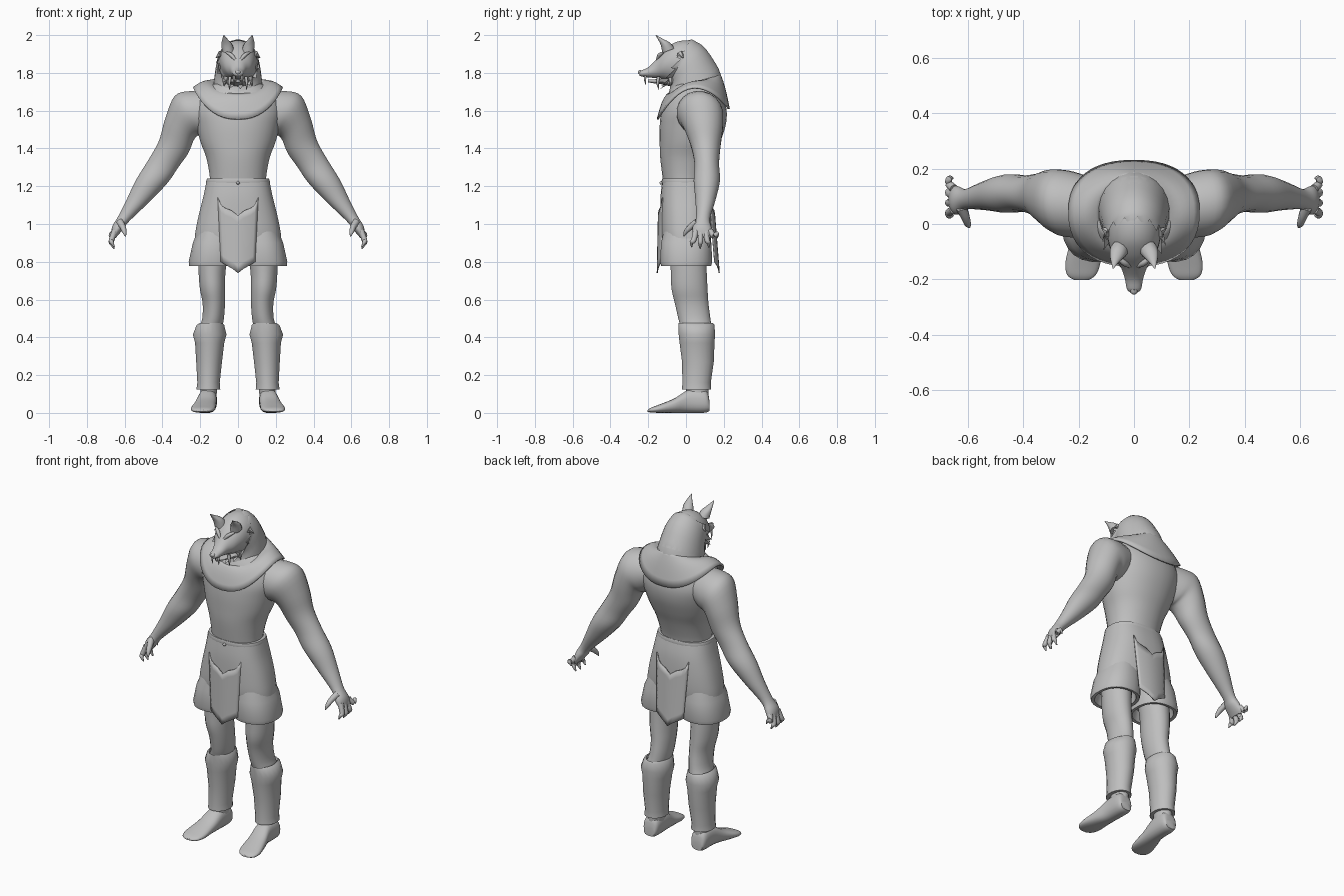
import bpy, bmesh, math
from mathutils import Vector

grey = bpy.data.materials.new("plain grey")
grey.diffuse_color = (0.52, 0.52, 0.52, 1)


def finish(name, bm, angle=50, thick=0):
    bmesh.ops.recalc_face_normals(bm, faces=bm.faces)
    me = bpy.data.meshes.new(name)
    bm.to_mesh(me)
    bm.free()
    ob = bpy.data.objects.new(name, me)
    bpy.context.collection.objects.link(ob)
    me.materials.append(grey)
    bpy.ops.object.select_all(action='DESELECT')
    ob.select_set(True)
    bpy.context.view_layer.objects.active = ob
    bpy.ops.object.shade_smooth_by_angle(angle=math.radians(angle))
    if thick:
        ob.modifiers.new("thickness", 'SOLIDIFY').thickness = thick
    return ob


def spline(rows, n):
    """Smoothly resample rows of numbers, n steps per span."""
    out = []
    for i in range(len(rows) - 1):
        a, b, c, d = (rows[max(i - 1, 0)], rows[i], rows[i + 1], rows[min(i + 2, len(rows) - 1)])
        for k in range(n):
            t = k / n
            out.append([q + t * ((r - p) / 2 + t * (p - 2.5 * q + 2 * r - s / 2
                        + t * (1.5 * (q - r) + (s - p) / 2))) for p, q, r, s in zip(a, b, c, d)])
    return out + [list(rows[-1])]


def skin(bm, loops, closed=True):
    """Quads between neighbouring loops of points."""
    loops = [[bm.verts.new(p) for p in loop] for loop in loops]
    n = len(loops[0])
    for a, b in zip(loops, loops[1:]):
        for k in range(n if closed else n - 1):
            bm.faces.new((a[k], a[(k + 1) % n], b[(k + 1) % n], b[k]))
    return loops


def power(t, square):
    """Point on a unit superellipse."""
    return [math.copysign(abs(f(t)) ** (2 / square), f(t)) for f in (math.cos, math.sin)]


def loft(name, rings, seg=24, square=2.0, angle=50):
    """Skin rings given as (centre, half axis u, half axis v), ends capped."""
    bm = bmesh.new()
    ts = [power(math.tau * (k + .5) / seg, square) for k in range(seg)]
    loops = skin(bm, [[c + u * p + v * q for p, q in ts] for c, u, v in rings])
    bm.faces.new(loops[0])
    bm.faces.new(loops[-1])
    return finish(name, bm, angle)


def rings_of(rows, s, n):
    return [(Vector((s * x, (y0 + y1) / 2, (z0 + z1) / 2)), Vector((w, 0, 0)),
             Vector((0, y1 - y0, z1 - z0)) / 2) for x, w, y0, z0, y1, z1 in spline(rows, n)]


def body(name, rows, s=1, n=4, **kw):
    """Rows: centre x, half width, front (y, z), back (y, z)."""
    return loft(name, rings_of(rows, s, n), **kw)


def level(rows):
    """Rows of z, x, half width, front y, back y turned into body rows."""
    return [(x, w, y0, z, y1, z) for z, x, w, y0, y1 in rows]


def tube(name, rows, s=1, n=4, seg=10):
    """Rows: x, y, z, radius."""
    pts = spline(rows, n)
    rings = []
    for i, p in enumerate(pts):
        d = Vector(pts[min(i + 1, len(pts) - 1)][:3]) - Vector(pts[max(i - 1, 0)][:3])
        u = d.cross(Vector((.3, 1, .1))).normalized()
        v = d.cross(u).normalized()
        c = Vector((s * p[0], p[1], p[2]))
        rings.append((c, Vector((s * u.x, u.y, u.z)) * p[3], Vector((s * v.x, v.y, v.z)) * p[3]))
    return loft(name, rings, seg=seg)


# torso
body("torso", level([(1.18, 0, .15, -.115, .105), (1.25, 0, .15, -.125, .115), (1.35, 0, .168, -.137, .147),
                     (1.43, 0, .198, -.14, .18), (1.52, 0, .222, -.14, .21), (1.6, 0, .236, -.13, .216),
                     (1.68, 0, .21, -.1, .195), (1.74, 0, .14, -.07, .175)]), seg=32, square=2.15)

# collar draped over the shoulders
bm, rows, seg = bmesh.new(), [], 48
for k in range(7):
    row = []
    for i in range(seg):
        c, sn = power(math.tau * i / seg, 2)
        bx, by = power(math.tau * i / seg, 2.35)
        inner = Vector((.118 * c, .04 + .14 * sn, 1.745 + .055 * sn))
        outer = Vector((.238 * bx, .045 + (.2 if sn < 0 else .187) * by,
                        1.725 - (.17 if sn < 0 else .115) * abs(sn) ** 1.7))
        p = inner.lerp(outer, k / 6)
        p.z += .022 * math.sin(math.pi * k / 6)
        row.append(p)
    rows.append(row)
skin(bm, rows)
finish("collar", bm, thick=.01)

# neck, skull and muzzle
head = [(0, .145, -.09, 1.62, .205, 1.7), (0, .128, -.095, 1.68, .175, 1.82),
        (0, .112, -.08, 1.73, .1, 1.925), (0, .1, -.085, 1.75, .03, 1.97),
        (0, .09, -.105, 1.76, -.05, 1.965), (0, .073, -.13, 1.768, -.112, 1.925),
        (0, .047, -.16, 1.772, -.158, 1.872), (0, .033, -.2, 1.776, -.2, 1.83),
        (0, .026, -.232, 1.78, -.238, 1.812), (0, .012, -.246, 1.785, -.25, 1.8)]
body("head", head, seg=24)
body("lower_jaw", [(0, .065, -.07, 1.725, -.07, 1.78), (0, .05, -.12, 1.738, -.12, 1.77),
                   (0, .03, -.165, 1.744, -.165, 1.766), (0, .012, -.2, 1.75, -.2, 1.764)], seg=14)
tube("nose", [(0, -.235, 1.803, .014), (0, -.247, 1.8, .013), (0, -.252, 1.797, .005)], seg=10)

# mane: a shell over the skull ending in a jagged edge
bm, loops, seg = bmesh.new(), [], 28
for j, (c, u, v) in enumerate(rings_of(head[1:4], 1, 3)):
    grow = 1 + .015 * min(j, 4)
    loops.append([c + (u * p + v * q) * grow for p, q in (power(math.tau * (k + .5) / seg, 2) for k in range(seg))])
c = rings_of(head[3:4], 1, 1)[0][0]
loops.append([p + (p - c) * (.1 if k % 2 else 0) + (Vector((0, -.045, -.02)) if k % 2 else Vector((0, -.008, 0)))
              for k, p in enumerate(loops[-1])])
skin(bm, loops)
finish("mane", bm, 40)

# cheek fur: root, tip (x, y, z) and width
tufts = [((.09, -.03, 1.9), (.118, -.015, 1.88), .02), ((.085, -.04, 1.84), (.108, -.02, 1.8), .022),
         ((.06, -.08, 1.78), (.075, -.08, 1.73), .02)]

for s, side in ((1, "left"), (-1, "right")):
    # ear, brow and teeth
    body(side + "_ear", [(.052, .034, -.125, 1.905, -.06, 1.93), (.06, .029, -.133, 1.945, -.085, 1.96),
                         (.069, .015, -.147, 1.975, -.122, 1.98), (.075, .002, -.162, 2.0, -.158, 2.0)],
         s, seg=10)
    tube(side + "_brow", [(.012, -.154, 1.866, .006), (.035, -.141, 1.893, .011), (.06, -.121, 1.908, .006)], s, seg=8)
    tube(side + "_fang", [(.02, -.215, 1.785, .007), (.021, -.217, 1.76, .005), (.021, -.212, 1.735, .001)], s, seg=8)
    tube(side + "_tusk", [(.042, -.145, 1.78, .009), (.046, -.15, 1.745, .007), (.045, -.143, 1.71, .001)], s, seg=8)
    for i, (a, b, r) in enumerate(tufts):
        tube(f"{side}_fur_tuft_{i}", [(*a, r), (*b, .001)], s, n=2, seg=6)

    # arm and palm: outer (x, z), inner (x, z), y, half depth
    arm = [(.15, 1.7, .14, 1.5, .06, .105), (.25, 1.705, .19, 1.47, .07, .12),
           (.335, 1.68, .215, 1.465, .08, .118), (.386, 1.56, .235, 1.44, .095, .1),
           (.42, 1.44, .262, 1.375, .105, .078), (.475, 1.34, .315, 1.3, .11, .066),
           (.54, 1.235, .37, 1.22, .11, .07), (.59, 1.13, .46, 1.125, .103, .054),
           (.635, 1.04, .575, 1.015, .09, .037), (.665, .99, .605, .975, .085, .05),
           (.672, .945, .635, .94, .09, .052), (.668, .925, .648, .925, .09, .04)]
    loft(side + "_arm", [(Vector((s * (a + c) / 2, y, (b + d) / 2)), Vector((s * (a - c), 0, b - d)) / 2,
                          Vector((0, ry, 0))) for a, b, c, d, y, ry in spline(arm, 4)], seg=20)
    # fingers and thumb
    for i, (y, yt, zt) in enumerate([(.052, .03, .878), (.078, .075, .87), (.104, .12, .876), (.128, .165, .925)]):
        tube(f"{side}_finger_{i}", [(.652, y, .965, .016), (.67, (y + yt) / 2, (.95 + zt) / 2, .014),
                                    (.668, yt, zt + .025, .011), (.655, yt, zt, .003)], s)
    tube(side + "_thumb", [(.625, .06, 1.01, .02), (.61, .025, .985, .016), (.602, .0, .96, .012),
                           (.595, -.012, .935, .003)], s)

    # leg, greave, foot
    body(side + "_leg", level([(.95, .125, .09, -.09, .1), (.76, .137, .073, -.082, .11), (.66, .135, .068, -.078, .115),
                               (.58, .128, .06, -.06, .12), (.5, .132, .058, -.042, .13), (.4, .15, .06, -.02, .14),
                               (.13, .155, .045, .0, .12), (.06, .16, .045, .0, .12)]), s, seg=20)
    body(side + "_greave", level([(.43, .147, .05, -.02, .13), (.475, .142, .062, -.042, .145),
                                  (.465, .146, .074, -.042, .152), (.415, .15, .09, -.04, .155),
                                  (.37, .15, .078, -.035, .152), (.27, .153, .069, -.022, .148),
                                  (.16, .156, .06, -.02, .132), (.125, .157, .064, -.022, .134),
                                  (.125, .157, .05, -.005, .12)]), s, n=1, seg=20, angle=40)
    body(side + "_foot", [(.16, .035, .125, .01, .125, .06), (.16, .048, .095, 0, .105, .12),
                          (.162, .05, .0, 0, .02, .125), (.174, .057, -.07, 0, -.06, .078),
                          (.185, .064, -.14, 0, -.14, .045), (.19, .052, -.185, .002, -.185, .028),
                          (.19, .025, -.203, .006, -.203, .016)], s, seg=20, square=2.4)

    # shorts leg with turned-in hem, its top hidden inside the hips
    body(side + "_shorts_leg", level([(1.04, .1, .08, -.1, .1), (.9, .123, .117, -.133, .135),
                                      (.8, .135, .127, -.138, .14), (.778, .135, .124, -.132, .134),
                                      (.78, .135, .105, -.115, .118), (.84, .13, .09, -.1, .105)]),
         s, n=1, seg=24, square=2.3, angle=40)

# shorts hips, waistband and knot
body("shorts_hips", level([(1.235, 0, .166, -.125, .113), (1.15, 0, .183, -.135, .132), (1.05, 0, .208, -.137, .139),
                           (.96, 0, .226, -.136, .138), (.9, 0, .232, -.128, .13)]), seg=32, square=2.5)
body("waistband", level([(1.212, 0, .166, -.126, .115), (1.225, 0, .17, -.13, .119), (1.24, 0, .165, -.126, .114)]),
     n=1, seg=32, square=2.4)
tube("waist_knot", [(0, -.12, 1.218, .011), (0, -.136, 1.217, .008), (0, -.14, 1.216, .003)], seg=8)

# hanging cloth panels wrapped around front and back: x, top z, bottom z
edge = [(0, 1.045, .74), (.035, 1.072, .763), (.07, 1.085, .78), (.09, 1.1, .79), (.108, 1.14, .8)]
edge = [(-x, a, b) for x, a, b in edge[:0:-1]] + edge
for name, mid, lean, wrap in (("front_panel", -.147, -.02, .022), ("back_panel", .147, .08, -.02)):
    bm = bmesh.new()
    grid = []
    for k in range(9):
        row = []
        for x, a, b in edge:
            z = a + (b - a) * k / 8
            row.append((x * (1 - .15 * k / 8), mid + lean * (1.14 - z) + wrap * (x / .108) ** 2, z))
        grid.append(row)
    skin(bm, grid, closed=False)
    finish(name, bm, thick=.006)
